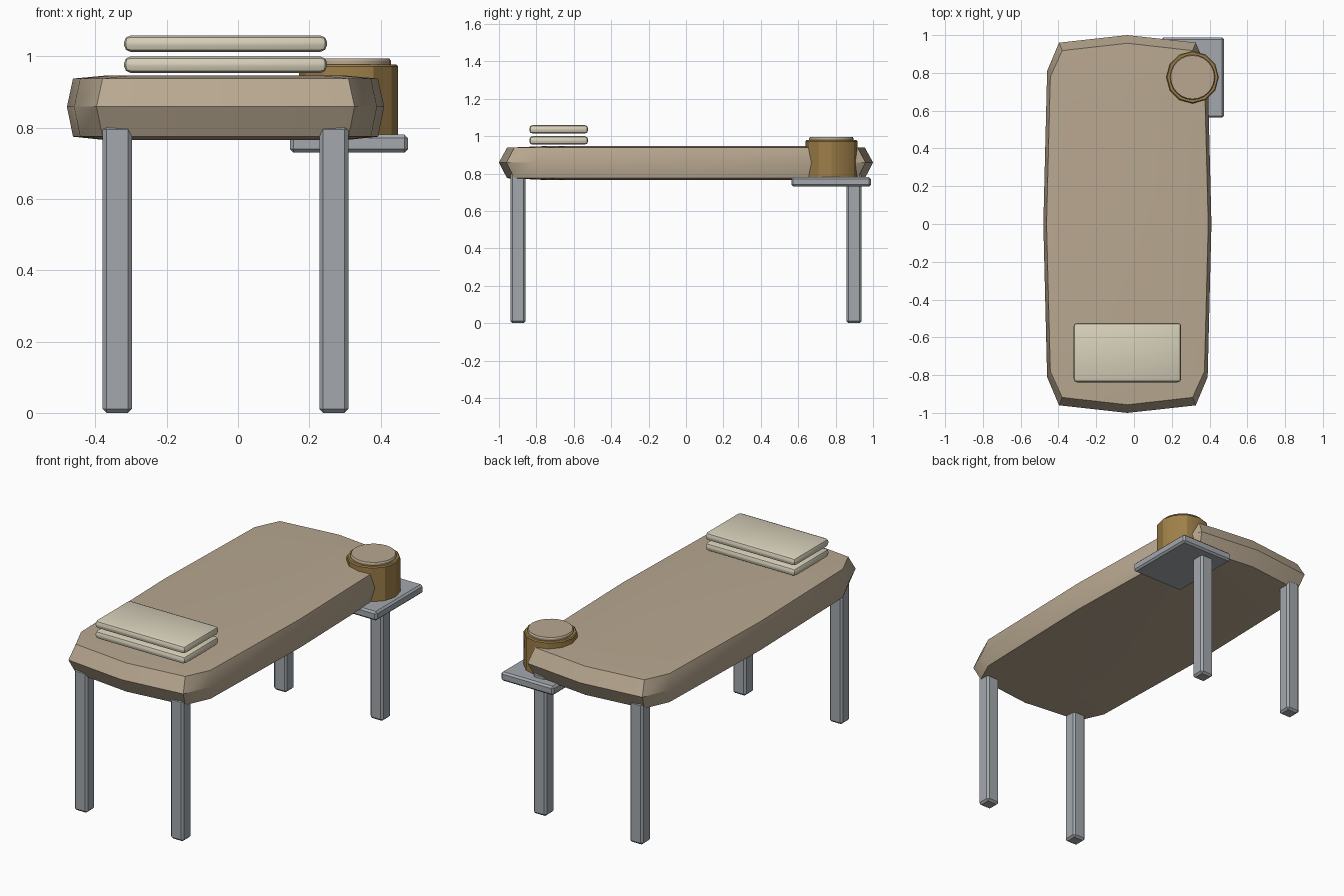
import bpy, bmesh, math

cube = bpy.data.objects.get("Cube")
if cube:
    bpy.data.objects.remove(cube, do_unlink=True)


def material(name, rgb):
    m = bpy.data.materials.new(name)
    m.use_nodes = True
    m.diffuse_color = (*rgb, 1)
    m.node_tree.nodes["Principled BSDF"].inputs["Base Color"].default_value = (*rgb, 1)
    return m


TAN = material("tan upholstery", (0.48, 0.39, 0.28))
CREAM = material("cream cloth", (0.68, 0.63, 0.49))
STEEL = material("grey metal", (0.37, 0.395, 0.42))
BROWN = material("golden brown", (0.34, 0.21, 0.065))


def finish(name, bm, mat):
    """Turn a bmesh into a shaded object with one material."""
    bmesh.ops.recalc_face_normals(bm, faces=bm.faces)
    mesh = bpy.data.meshes.new(name)
    bm.to_mesh(mesh)
    bm.free()
    mesh.materials.append(mat)
    ob = bpy.data.objects.new(name, mesh)
    bpy.context.collection.objects.link(ob)
    bpy.ops.object.select_all(action='DESELECT')
    ob.select_set(True)
    bpy.context.view_layer.objects.active = ob
    bpy.ops.object.shade_smooth_by_angle(angle=math.radians(30))
    return ob


def box(name, lo, hi, bevel, mat, segments=1):
    bm = bmesh.new()
    bmesh.ops.create_cube(bm, size=1)
    for v in bm.verts:
        v.co = [a + (b - a) * (c + 0.5) for a, b, c in zip(lo, hi, v.co)]
    bmesh.ops.bevel(bm, geom=bm.edges[:], offset=bevel, segments=segments,
                    affect='EDGES', profile=0.5)
    return finish(name, bm, mat)


def lathe(name, centre, profile, sides, mat):
    """Closed turned solid from (radius, height) pairs."""
    bm = bmesh.new()
    rings = []
    for r, z in profile:
        rings.append([bm.verts.new((centre[0] + r * math.sin(math.tau * i / sides),
                                    centre[1] + r * math.cos(math.tau * i / sides), z))
                      for i in range(sides)])
    for a, b in zip(rings, rings[1:]):
        for i in range(sides):
            j = (i + 1) % sides
            bm.faces.new((a[i], a[j], b[j], b[i]))
    bm.faces.new(rings[0])
    bm.faces.new(rings[-1])
    return finish(name, bm, mat)


def outline(quarter):
    """Mirror a quarter outline, running from the side to the end, into a loop."""
    half = quarter + [(-x, y) for x, y in reversed(quarter[:-1])]
    return half + [(x, -y) for x, y in reversed(half[1:-1])]


# Padded table top: wide middle ring, smaller rings above and below, slight crown
CX = -0.035
middle = outline([(0.445, 0), (0.425, 0.81), (0.362, 0.96), (0, 1.0)])
rim = outline([(0.428, 0), (0.408, 0.78), (0.345, 0.918), (0, 0.957)])
bm = bmesh.new()
rings = [[bm.verts.new((x + CX, y, z)) for x, y in loop]
         for loop, z in ((rim, 0.775), (middle, 0.859), (rim, 0.938))]
n = len(middle)
for a, b in zip(rings, rings[1:]):
    for i in range(n):
        j = (i + 1) % n
        bm.faces.new((a[i], a[j], b[j], b[i]))
for ring, z in ((rings[0], 0.766), (rings[-1], 0.946)):
    inner = [bm.verts.new((CX + (v.co.x - CX) * 0.8, v.co.y * 0.8, z)) for v in ring]
    for i in range(n):
        j = (i + 1) % n
        bm.faces.new((ring[i], ring[j], inner[j], inner[i]))
    bm.faces.new(inner)
finish("padded_table_top", bm, TAN)

# Four legs
for side, sx in (("left", 1), ("right", -1)):
    for end, sy in (("front", -1), ("back", 1)):
        x, y = CX + sx * 0.304, sy * 0.898
        box(f"{end}_{side}_leg", (x - 0.041, y - 0.04, 0), (x + 0.041, y + 0.04, 0.806),
            0.011, STEEL)

# Side tray at the back left corner
box("side_tray", (0.146, 0.563, 0.73), (0.477, 0.988, 0.781), 0.01, STEEL)

# Round container and its lid
lathe("container", (0.31, 0.777),
      [(0.139, 0.779), (0.139, 0.972), (0.134, 0.978), (0.115, 0.978)], 12, BROWN)
lathe("container_lid", (0.31, 0.777),
      [(0.119, 0.97), (0.119, 0.988), (0.115, 0.994)], 24, TAN)

# Two stacked cloth pads with chamfered edges
for name, z in (("lower_cloth_pad", 0.954), ("upper_cloth_pad", 1.013)):
    box(name, (-0.32, -0.838, z), (0.25, -0.523, z + 0.046), 0.019, CREAM, 2)
